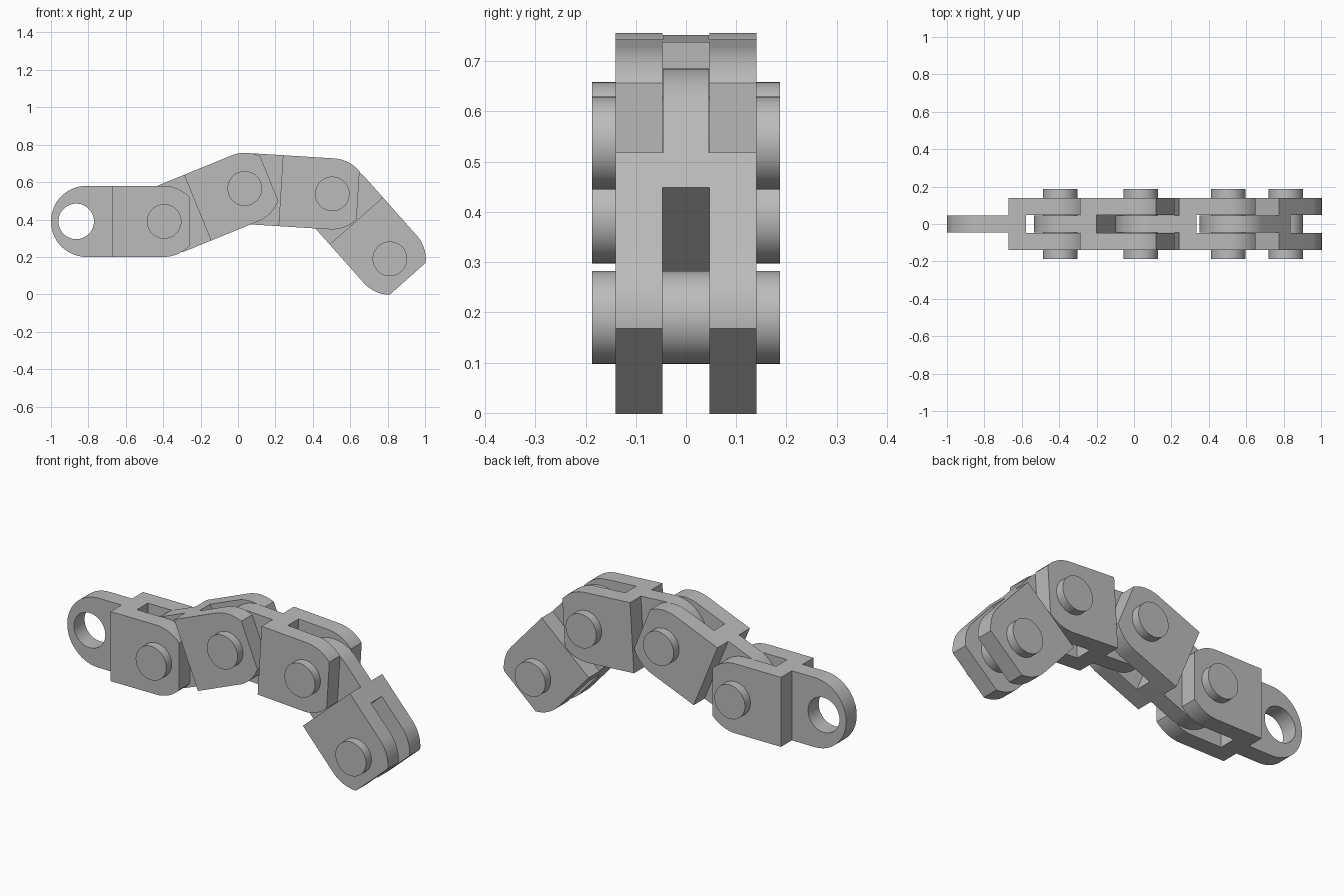
import bpy, bmesh
from math import sin, cos, pi, atan2, radians, asin
from mathutils import Matrix, Vector

cube = bpy.data.objects.get("Cube")
if cube:
    bpy.data.objects.remove(cube, do_unlink=True)

steel = bpy.data.materials.new("steel_grey")
steel.use_nodes = True
steel.diffuse_color = (0.5, 0.5, 0.5, 1)
steel.node_tree.nodes["Principled BSDF"].inputs["Base Color"].default_value = (0.5, 0.5, 0.5, 1)

# Link proportions, measured along x from the eye hole
R = 0.19            # half height and end radius
PITCH = 0.467       # eye hole to pin
EYE_ROUND = 0.055   # centre of the eye's outer round
FORK_START, SLOT_START = 0.193, 0.287
END_CUT = 0.14      # flat fork tip beyond the pin
HALF_WIDTH, HALF_EYE, HALF_SLOT = 0.14, 0.046, 0.047
HALF_PIN, PIN_R, HOLE_R = 0.187, 0.0925, 0.095


def arc(cx, radius, start, end, steps):
    return [(cx + radius * cos(start + (end - start) * i / steps),
             radius * sin(start + (end - start) * i / steps)) for i in range(steps + 1)]


def extrude_profile(name, points, half):
    """Solid from an xz outline, thickened evenly along y."""
    bm = bmesh.new()
    face = bm.faces.new([bm.verts.new((x, -half, z)) for x, z in points])
    new = bmesh.ops.extrude_face_region(bm, geom=[face])["geom"]
    bmesh.ops.translate(bm, vec=(0, 2 * half, 0),
                        verts=[v for v in new if isinstance(v, bmesh.types.BMVert)])
    bmesh.ops.recalc_face_normals(bm, faces=bm.faces)
    mesh = bpy.data.meshes.new(name)
    bm.to_mesh(mesh)
    bm.free()
    mesh.materials.append(steel)
    obj = bpy.data.objects.new(name, mesh)
    bpy.context.collection.objects.link(obj)
    return obj


def box_cutter(x0, x1, y0, y1):
    obj = extrude_profile("cutter", [(x0, -1), (x1, -1), (x1, 1), (x0, 1)], (y1 - y0) / 2)
    obj.data.transform(Matrix.Translation((0, (y0 + y1) / 2, 0)))
    return obj


def smooth(obj):
    bpy.ops.object.select_all(action='DESELECT')
    obj.select_set(True)
    bpy.context.view_layer.objects.active = obj
    bpy.ops.object.shade_smooth_by_angle(angle=radians(30))


# Master link: full outline, then thin the eye, open the fork, drill the hole
tip = asin((R ** 2 - END_CUT ** 2) ** 0.5 / R)
outline = arc(EYE_ROUND, R, pi / 2, 3 * pi / 2, 40) \
    + arc(PITCH, R, -pi / 2, -tip, 12) + arc(PITCH, R, tip, pi / 2, 12)
master = extrude_profile("chain_link_1", outline, HALF_WIDTH)
cutters = [
    box_cutter(-1, FORK_START, HALF_EYE, 1),
    box_cutter(-1, FORK_START, -1, -HALF_EYE),
    box_cutter(SLOT_START, 1, -HALF_SLOT, HALF_SLOT),
    extrude_profile("cutter", arc(0, HOLE_R, 0, 2 * pi, 48)[:-1], 0.5),
]
for c in cutters:
    c.hide_render = True
    mod = master.modifiers.new("cut", 'BOOLEAN')
    mod.operation, mod.solver, mod.object = 'DIFFERENCE', 'EXACT', c
bpy.context.view_layer.update()
finished = bpy.data.meshes.new_from_object(
    master.evaluated_get(bpy.context.evaluated_depsgraph_get()))
master.modifiers.clear()
master.data = finished
for c in cutters:
    bpy.data.objects.remove(c, do_unlink=True)
smooth(master)

pin_master = extrude_profile("pin_1", arc(0, PIN_R, 0, 2 * pi, 48)[:-1], HALF_PIN)
smooth(pin_master)

# Lay the links pin to eye along the bent chain
joints = [(-0.865, 0.39), (-0.395, 0.39), (0.036, 0.566), (0.504, 0.537), (0.812, 0.19)]
for i, (a, b) in enumerate(zip(joints, joints[1:])):
    link, pin = master, pin_master
    if i:
        link, pin = master.copy(), pin_master.copy()
        link.name, pin.name = f"chain_link_{i + 1}", f"pin_{i + 1}"
        bpy.context.collection.objects.link(link)
        bpy.context.collection.objects.link(pin)
    link.location = Vector((a[0], 0, a[1]))
    link.rotation_euler.y = -atan2(b[1] - a[1], b[0] - a[0])
    pin.location = Vector((b[0], 0, b[1]))
